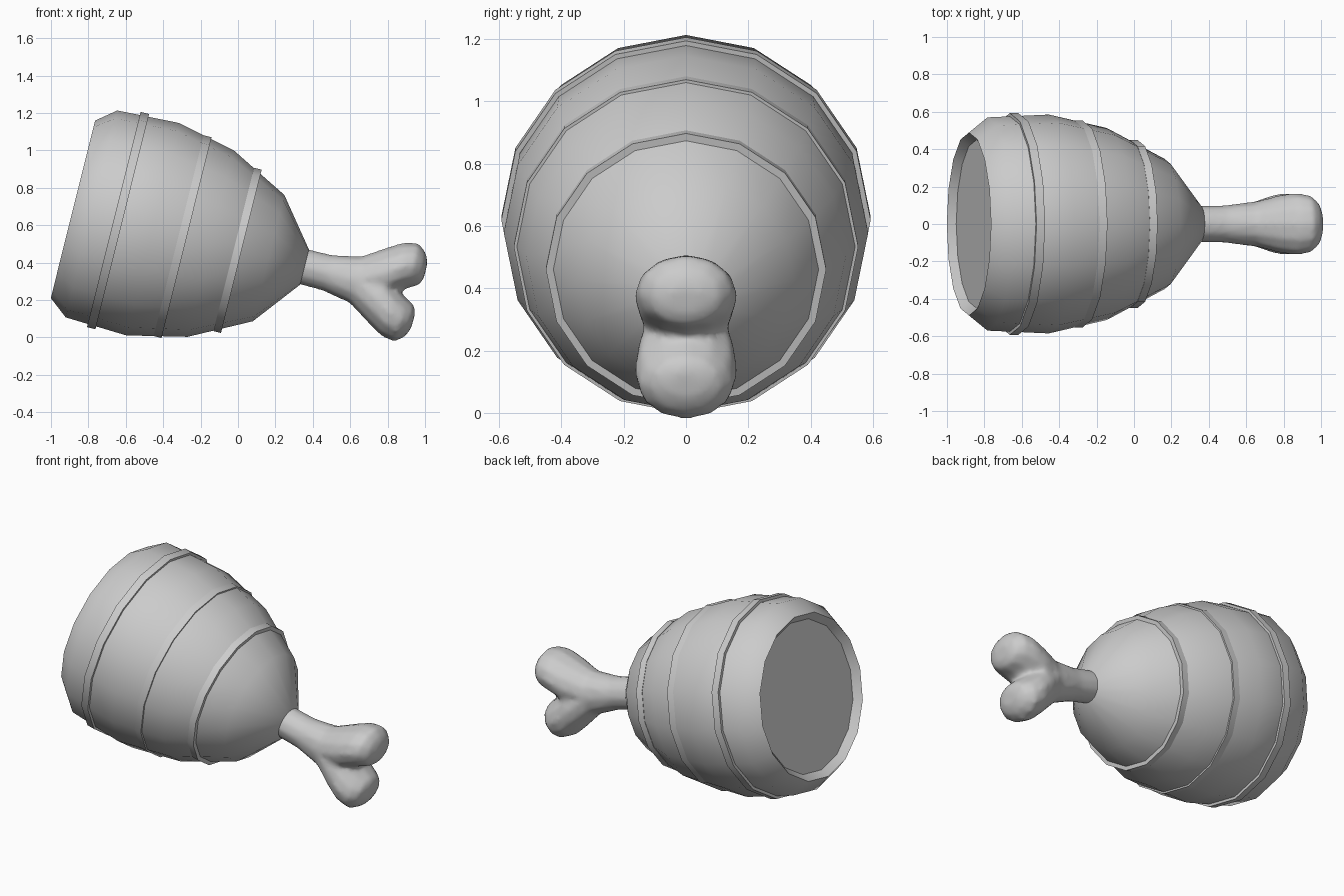
import bpy, bmesh, math
from mathutils import Matrix, Vector

if "Cube" in bpy.data.objects:
    bpy.data.objects.remove(bpy.data.objects["Cube"])

# Local x runs along the meat axis, tilted 14 degrees downwards to the right
FRAME = Matrix.Translation((-0.8825, 0, 0.685)) @ Matrix.Rotation(math.radians(14), 4, 'Y')


def loft(bm, rings, closed=False):
    """Bridge successive vertex rings; cap both ends unless closed into a loop."""
    vs = [[bm.verts.new(FRAME @ Vector(p)) for p in ring] for ring in rings]
    n = len(vs[0])
    pairs = list(zip(vs, vs[1:])) + ([(vs[-1], vs[0])] if closed else [])
    for a, b in pairs:
        for i in range(n):
            j = (i + 1) % n
            bm.faces.new((a[i], a[j], b[j], b[i]))
    if not closed:
        bm.faces.new(vs[0])
        bm.faces.new(vs[-1])


def finish(bm, name, angle):
    bmesh.ops.recalc_face_normals(bm, faces=bm.faces)
    me = bpy.data.meshes.new(name)
    bm.to_mesh(me)
    bm.free()
    ob = bpy.data.objects.new(name, me)
    bpy.context.collection.objects.link(ob)
    bpy.ops.object.select_all(action='DESELECT')
    ob.select_set(True)
    bpy.context.view_layer.objects.active = ob
    bpy.ops.object.shade_smooth_by_angle(angle=math.radians(angle))
    return ob


def circle(s, r, n=16):
    return [(s, r * math.sin(i * math.tau / n), r * math.cos(i * math.tau / n)) for i in range(n)]


# Meat body with a recessed cut face
bm = bmesh.new()
profile = [(0.042, 0.45), (0, 0.489), (0.102, 0.57), (0.44, 0.585),
           (0.76, 0.513), (1.078, 0.348), (1.276, 0.097)]
loft(bm, [circle(s, r) for s, r in profile])
finish(bm, "meat_body", 40)

# Raised bands around the meat
for k, (s0, s1, r) in enumerate([(0.225, 0.272, 0.593), (0.58, 0.626, 0.553), (0.886, 0.928, 0.45)]):
    bm = bmesh.new()
    ri = r - 0.06
    loft(bm, [circle(s0, ri), circle(s0, r), circle(s1, r), circle(s1, ri)], closed=True)
    finish(bm, f"band_{k + 1}", 40)

# Bone: one branch per knob, mirrored about the axis and fused
# Each station: outer point (s, r), inner point (s, r), half width
stations = [
    (1.20, 0.097, 1.20, -0.097, 0.097),
    (1.40, 0.099, 1.40, -0.099, 0.10),
    (1.558, 0.129, 1.60, -0.11, 0.121),
    (1.682, 0.210, 1.72, -0.06, 0.158),
    (1.763, 0.258, 1.785, -0.01, 0.167),
    (1.836, 0.272, 1.85, 0.03, 0.155),
    (1.885, 0.235, 1.895, 0.055, 0.115),
    (1.908, 0.185, 1.91, 0.10, 0.06),
]
bm = bmesh.new()
N = 12
for side in (1, -1):
    rings = []
    for so, ro, si, ri, w in stations:
        ring = []
        for i in range(N):
            c, s = math.cos(i * math.tau / N), math.sin(i * math.tau / N)
            ring.append(((so + si) / 2 + c * (so - si) / 2, w * s,
                         side * ((ro + ri) / 2 + c * (ro - ri) / 2)))
        rings.append(ring)
    loft(bm, rings)
bone = finish(bm, "bone", 180)
rem = bone.modifiers.new("fuse", 'REMESH')
rem.mode = 'VOXEL'
rem.voxel_size = 0.016
rem.use_smooth_shade = True
sm = bone.modifiers.new("soften", 'SMOOTH')
sm.factor = 0.5
sm.iterations = 6
